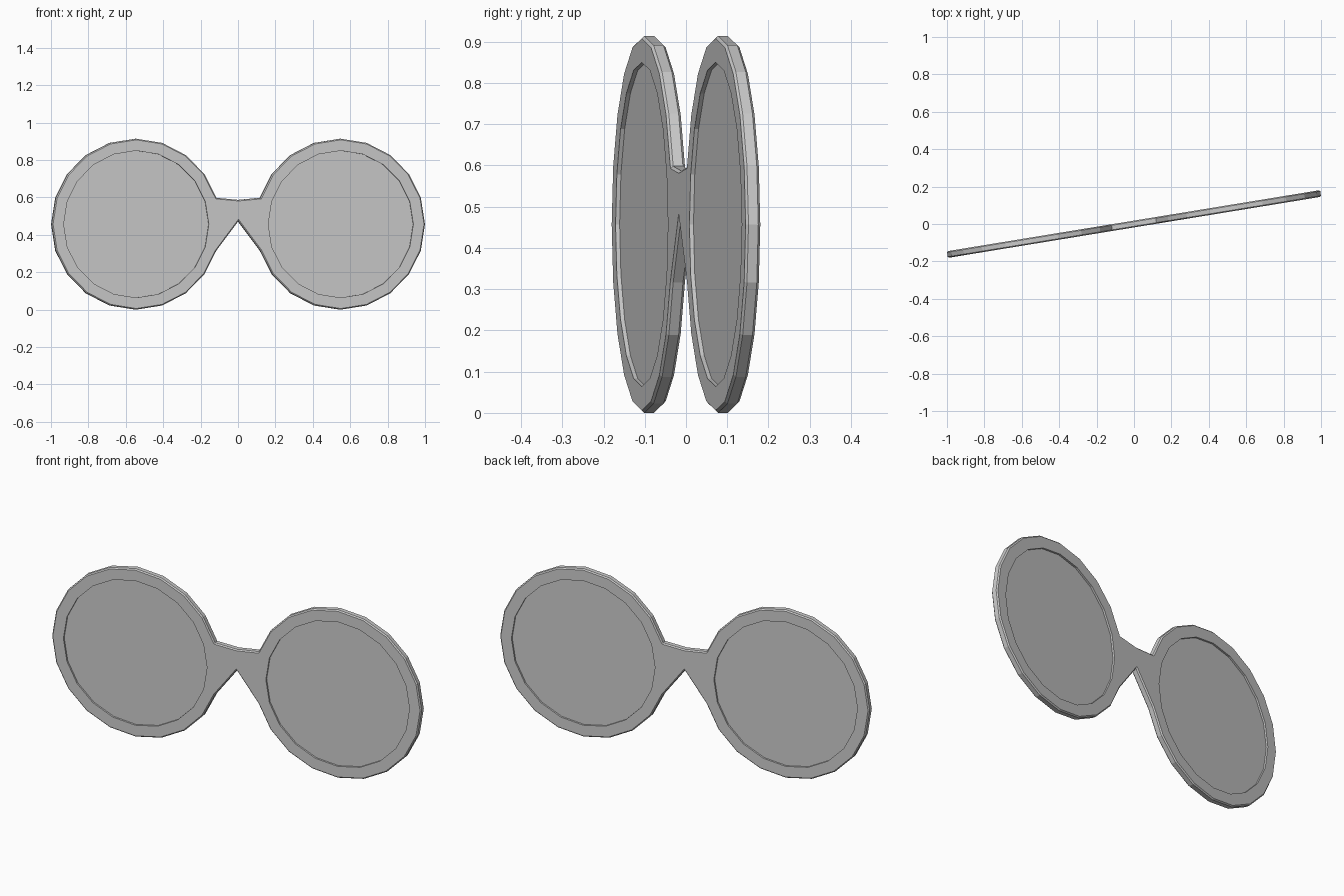
import bpy, bmesh, math
from mathutils import Matrix

if "Cube" in bpy.data.objects:
    bpy.data.objects.remove(bpy.data.objects["Cube"])

N = 20                         # sides of each ring
R, R_IN = 0.457, 0.393         # rim outer / inner radius
CX, CZ = 0.554, 0.457          # lens centre
T, CHAMFER = 0.036, 0.006      # frame thickness, edge chamfer
LENS_T = 0.016
TURN = Matrix.Rotation(math.radians(9.3), 4, 'Z')


def ring(bm, radius, side, y):
    """Ring of vertices, starting at the outer side and going over the top."""
    return [bm.verts.new((side * (CX + radius * math.cos(a)), y, CZ + radius * math.sin(a)))
            for a in (2 * math.pi * i / N for i in range(N))]


def finish(bm, name):
    bmesh.ops.recalc_face_normals(bm, faces=bm.faces)
    bm.transform(TURN)
    me = bpy.data.meshes.new(name)
    bm.to_mesh(me)
    bm.free()
    ob = bpy.data.objects.new(name, me)
    bpy.context.collection.objects.link(ob)
    return ob


def extrude(bm, depth):
    bmesh.ops.recalc_face_normals(bm, faces=bm.faces)
    new = bmesh.ops.extrude_face_region(bm, geom=bm.faces[:], use_keep_orig=True)["geom"]
    bmesh.ops.translate(bm, vec=(0, depth, 0),
                        verts=[g for g in new if isinstance(g, bmesh.types.BMVert)])
    bmesh.ops.recalc_face_normals(bm, faces=bm.faces)


# Frame: two rims joined by a bridge that replaces the inner vertex of each rim
bm = bmesh.new()
top = bm.verts.new((0, -T / 2, 0.587))
bottom = bm.verts.new((0, -T / 2, 0.473))
for side in (-1, 1):
    outer = ring(bm, R, side, -T / 2)
    inner = ring(bm, R_IN, side, -T / 2)
    h = N // 2
    for i in range(N):
        j = (i + 1) % N
        if h not in (i, j):
            bm.faces.new((outer[i], outer[j], inner[j], inner[i]))
    bm.faces.new((outer[h - 1], top, inner[h], inner[h - 1]))
    bm.faces.new((top, bottom, inner[h]))
    bm.faces.new((bottom, outer[h + 1], inner[h + 1], inner[h]))
    bm.verts.remove(outer[h])
extrude(bm, T)

# Chamfer the outer outline on the front and back
def is_outer(v):
    return math.hypot(abs(v.co.x) - CX, v.co.z - CZ) > (R + R_IN) / 2

bm.normal_update()
rim_edges = [e for e in bm.edges if all(is_outer(v) for v in e.verts)
             and len(e.link_faces) == 2
             and sum(abs(f.normal.y) > 0.9 for f in e.link_faces) == 1]
bmesh.ops.bevel(bm, geom=rim_edges, offset=CHAMFER, segments=1, affect='EDGES', profile=0.5)
finish(bm, "frame")

# Lenses: thin discs recessed inside the rims
for side, name in ((-1, "left_lens"), (1, "right_lens")):
    bm = bmesh.new()
    bm.faces.new(ring(bm, R_IN, side, -LENS_T / 2))
    extrude(bm, LENS_T)
    finish(bm, name)
